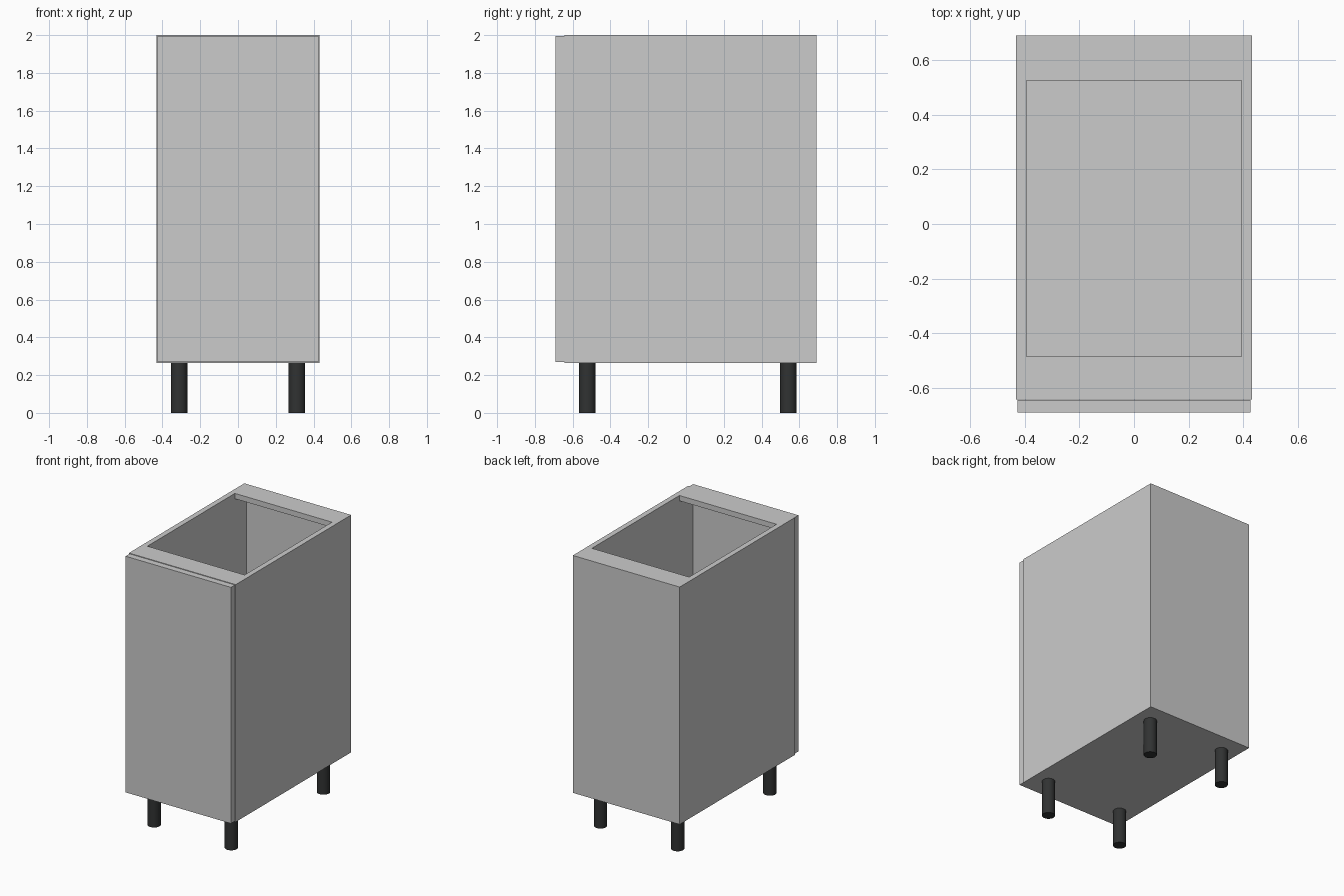
import bpy

if "Cube" in bpy.data.objects:
    bpy.data.objects.remove(bpy.data.objects["Cube"])

W, T = 0.432, 0.039            # half width, board thickness
Z0, Z1 = 0.265, 2.0            # carcass bottom and top
YF, YB = -0.643, 0.69          # carcass front and back
IN = W - T                     # inner half width


def board(name, x0, x1, y0, y1, z0, z1):
    bpy.ops.mesh.primitive_cube_add(
        size=1, location=((x0 + x1) / 2, (y0 + y1) / 2, (z0 + z1) / 2))
    ob = bpy.context.object
    ob.name = name
    ob.scale = (x1 - x0, y1 - y0, z1 - z0)
    bpy.ops.object.transform_apply(location=False, rotation=False, scale=True)
    return ob


# carcass panels
board("left_side_panel", -W, -IN, YF, YB, Z0, Z1)
board("right_side_panel", IN, W, YF, YB, Z0, Z1)
board("back_panel", -IN, IN, 0.662, YB, Z0, Z1)
board("bottom_panel", -IN, IN, YF, 0.662, Z0, Z0 + T)

# top rails
board("front_top_rail", -IN, IN, YF, -0.485, Z1 - T, Z1)
board("back_top_rail", -IN, IN, 0.525, 0.662, Z1 - T, Z1)

# door, slightly smaller than the carcass
board("door", -0.426, 0.426, -0.69, YF - 0.001, 0.27, 1.996)

# dark round legs
dark = bpy.data.materials.new("dark_plastic")
dark.diffuse_color = (0.03, 0.032, 0.032, 1)
dark.use_nodes = True
dark.node_tree.nodes["Principled BSDF"].inputs["Base Color"].default_value = dark.diffuse_color
for side, x in (("left", -0.312), ("right", 0.312)):
    for end, y in (("front", -0.523), ("back", 0.542)):
        bpy.ops.mesh.primitive_cylinder_add(
            vertices=32, radius=0.044, depth=Z0, location=(x, y, Z0 / 2))
        leg = bpy.context.object
        leg.name = f"{end}_{side}_leg"
        leg.data.materials.append(dark)
        bpy.ops.object.shade_smooth_by_angle()
